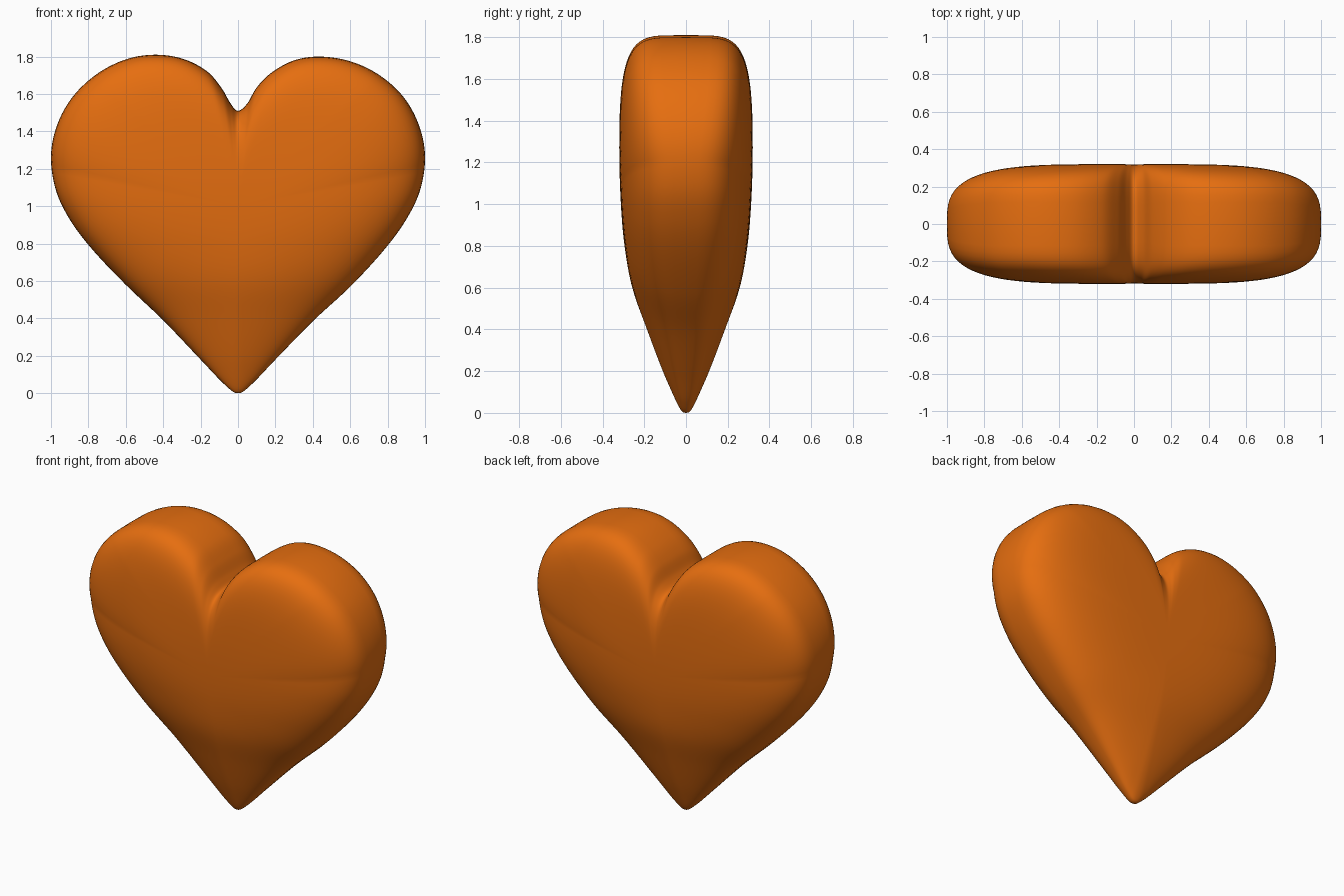
import bpy, bmesh, math
from mathutils import Vector

if "Cube" in bpy.data.objects:
    bpy.data.objects.remove(bpy.data.objects["Cube"])

# Outline control points (x, z), clockwise from the notch
RIGHT = [(0, 1.51), (0.05, 1.55), (0.10, 1.635), (0.18, 1.715), (0.30, 1.78), (0.44, 1.80),
         (0.60, 1.775), (0.75, 1.705), (0.88, 1.59), (0.965, 1.44), (1.0, 1.27), (0.975, 1.09),
         (0.90, 0.93), (0.78, 0.765), (0.60, 0.57), (0.40, 0.385), (0.20, 0.18), (0.07, 0.045)]
LEFT = [(0, 0), (-0.07, 0.045), (-0.20, 0.18), (-0.40, 0.39), (-0.60, 0.58), (-0.78, 0.77),
        (-0.90, 0.93), (-0.975, 1.09), (-1.0, 1.27), (-0.965, 1.44), (-0.88, 1.59),
        (-0.75, 1.71), (-0.60, 1.785), (-0.45, 1.81), (-0.30, 1.79), (-0.17, 1.725),
        (-0.09, 1.635), (-0.04, 1.55)]
# Half thickness by height
THICK = [(0, 0.06), (0.1, 0.10), (0.2, 0.137), (0.4, 0.20), (0.6, 0.262), (0.8, 0.295),
         (1.0, 0.312), (1.25, 0.32), (1.9, 0.32)]
CENTRE = Vector((0, 1.0))
SUB, RINGS = 8, 28


def catmull(a, b, c, d, t):
    return 0.5 * (2 * b + (c - a) * t + (2 * a - 5 * b + 4 * c - d) * t * t
                  + (3 * b - a - 3 * c + d) * t ** 3)


def thickness(z):
    last = len(THICK) - 1
    for i in range(last):
        if z <= THICK[i + 1][0]:
            (z0, y0), (z1, y1) = THICK[i], THICK[i + 1]
            m = [(THICK[min(k + 1, last)][1] - THICK[max(k - 1, 0)][1]) /
                 (THICK[min(k + 1, last)][0] - THICK[max(k - 1, 0)][0]) for k in (i, i + 1)]
            h, t = z1 - z0, max(0, (z - z0) / (z1 - z0))
            return ((2*t**3 - 3*t*t + 1) * y0 + (t**3 - 2*t*t + t) * h * m[0]
                    + (3*t*t - 2*t**3) * y1 + (t**3 - t*t) * h * m[1])
    return THICK[-1][1]


# Smooth outline
ctrl = [Vector(p) for p in RIGHT + LEFT]
n = len(ctrl)
outline = [catmull(ctrl[i - 1], ctrl[i], ctrl[(i + 1) % n], ctrl[(i + 2) % n], k / SUB)
           for i in range(n) for k in range(SUB)]

# Heart body: outline rings shrinking to the centre, puffed front and back
bm = bmesh.new()
rim = [bm.verts.new((p.x, 0, p.y)) for p in outline]
for side in (-1, 1):
    prev = rim
    for r in range(1, RINGS):
        s = math.cos(r / RINGS * math.pi / 2)
        ring = []
        for p in outline:
            q = CENTRE + (p - CENTRE) * s
            e = 3.2 + 1.6 * min(1, max(0, (p.y - 1.2) / 0.5))
            ring.append(bm.verts.new((q.x, side * thickness(q.y) * (1 - s ** e) ** (1 / e), q.y)))
        for i in range(len(ring)):
            j = (i + 1) % len(ring)
            bm.faces.new((prev[i], prev[j], ring[j], ring[i]))
        prev = ring
    mid = bm.verts.new((0, side * thickness(CENTRE.y), CENTRE.y))
    for i in range(len(prev)):
        bm.faces.new((prev[i], prev[(i + 1) % len(prev)], mid))
bmesh.ops.recalc_face_normals(bm, faces=bm.faces)
for f in bm.faces:
    f.smooth = True

mesh = bpy.data.meshes.new("heart")
bm.to_mesh(mesh)
bm.free()
heart = bpy.data.objects.new("heart", mesh)
bpy.context.collection.objects.link(heart)

orange = bpy.data.materials.new("orange")
orange.diffuse_color = (0.79, 0.156, 0.005, 1)
orange.use_nodes = True
orange.node_tree.nodes["Principled BSDF"].inputs["Base Color"].default_value = orange.diffuse_color
mesh.materials.append(orange)
